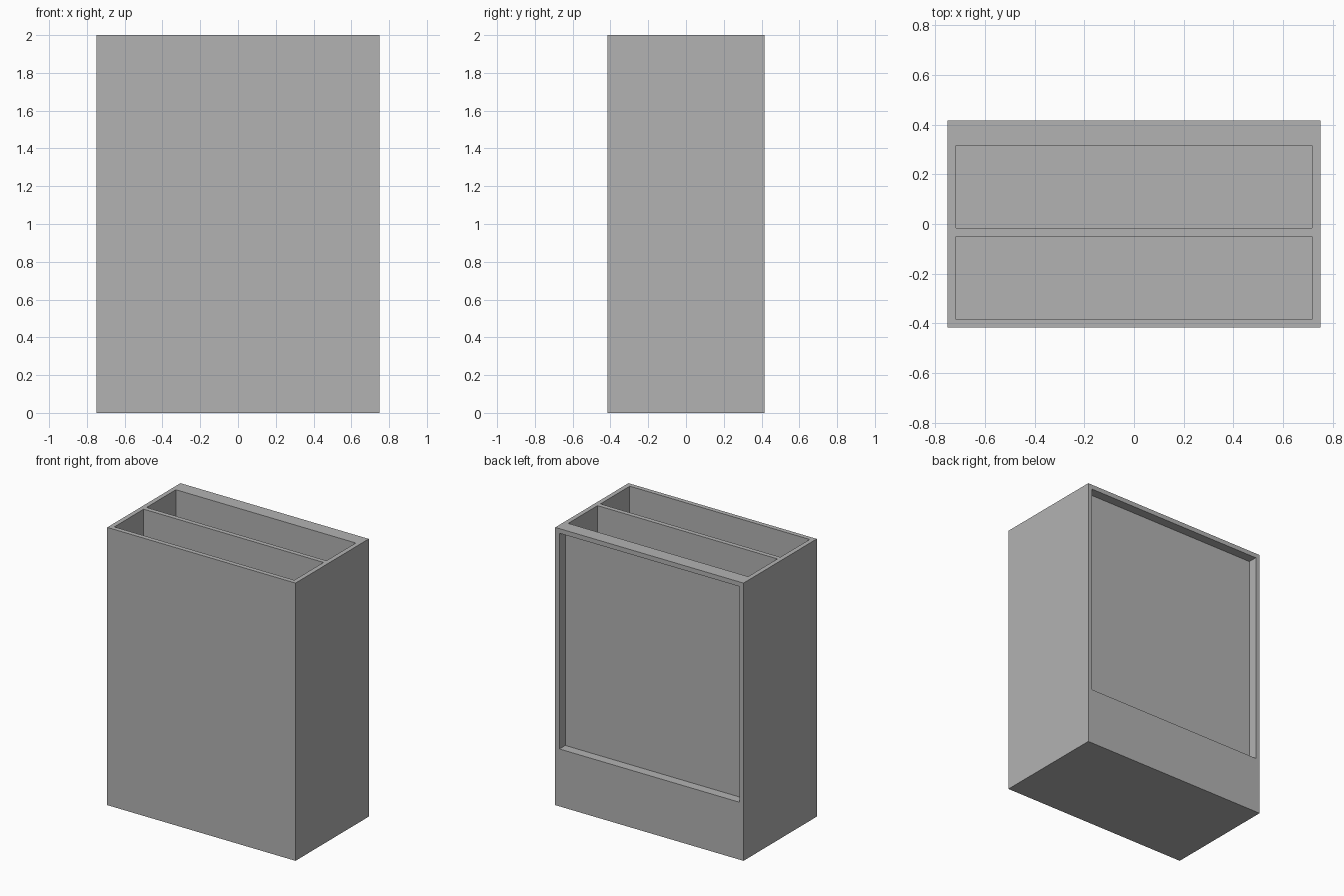
import bpy

if "Cube" in bpy.data.objects:
    bpy.data.objects.remove(bpy.data.objects["Cube"])

W, D, H = 0.75, 0.4167, 2.0   # half width, half depth, height
T = 0.0333                    # panel thickness


def box(name, x0, x1, y0, y1, z0, z1):
    """Axis-aligned box given by its limits."""
    bpy.ops.mesh.primitive_cube_add(
        size=1, location=((x0 + x1) / 2, (y0 + y1) / 2, (z0 + z1) / 2))
    ob = bpy.context.object
    ob.name = name
    ob.scale = (x1 - x0, y1 - y0, z1 - z0)
    bpy.ops.object.transform_apply(location=True, rotation=False, scale=True)
    return ob


grey = bpy.data.materials.new("plain grey")
grey.diffuse_color = (0.45, 0.45, 0.45, 1)
grey.use_nodes = True
grey.node_tree.nodes["Principled BSDF"].inputs["Base Color"].default_value = grey.diffuse_color

# Solid outer body
body = box("bin_body", -W, W, -D, D, 0, H)
body.data.materials.append(grey)

inner = W - T
cutters = [
    # Two compartments open at the top, with a divider between them
    box("front_compartment_cutter", -inner, inner, -0.3833, -0.05, T, H + 0.1),
    box("rear_compartment_cutter", -inner, inner, -0.0167, 0.3167, T, H + 0.1),
    # Shallow recess in the back panel
    box("back_recess_cutter", -inner, inner, 0.35, D + 0.1, 0.4133, H - T),
]

for cutter in cutters:
    cutter.hide_render = True
    cutter.hide_set(True)
    cutter.data.materials.append(grey)
    cut = body.modifiers.new(cutter.name, 'BOOLEAN')
    cut.operation = 'DIFFERENCE'
    cut.solver = 'EXACT'
    cut.object = cutter

# Bake the cuts and drop the helpers
bpy.context.view_layer.objects.active = body
body.select_set(True)
for cutter in cutters:
    bpy.ops.object.modifier_apply(modifier=cutter.name)
    bpy.data.objects.remove(cutter)
